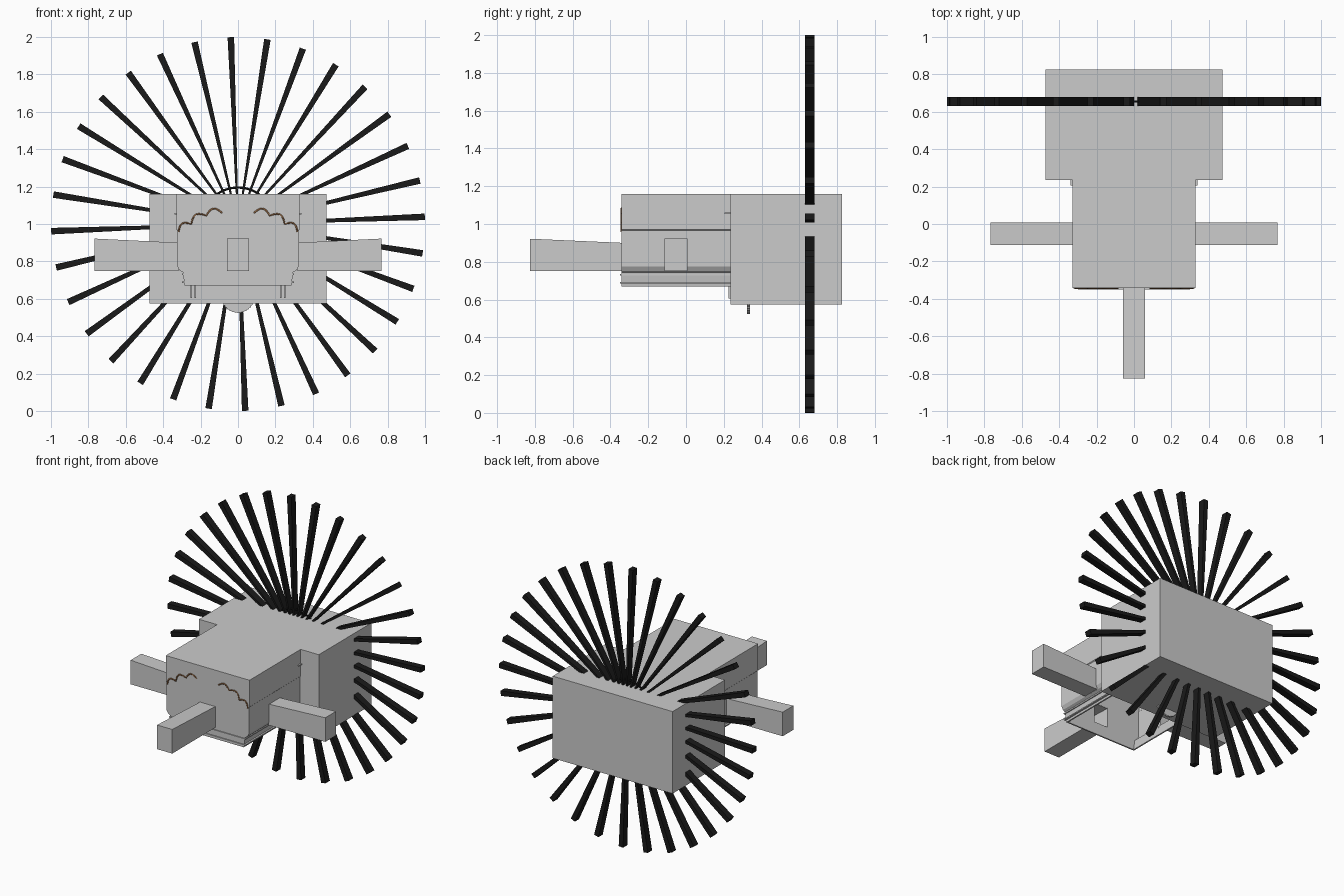
import bpy, bmesh, math
from mathutils import Vector

if "Cube" in bpy.data.objects:
    bpy.data.objects.remove(bpy.data.objects["Cube"])


def material(name, col):
    m = bpy.data.materials.new(name)
    m.diffuse_color = (*col, 1)
    m.use_nodes = True
    m.node_tree.nodes["Principled BSDF"].inputs["Base Color"].default_value = m.diffuse_color
    return m


BLACK = material("black", (0.01, 0.01, 0.01))
BROWN = material("brown", (0.25, 0.12, 0.05))


def finish(name, bm, mat=None):
    bmesh.ops.recalc_face_normals(bm, faces=bm.faces)
    me = bpy.data.meshes.new(name)
    bm.to_mesh(me)
    bm.free()
    ob = bpy.data.objects.new(name, me)
    bpy.context.collection.objects.link(ob)
    if mat:
        me.materials.append(mat)
    return ob


def loft(bm, loops):
    """Skin a list of closed loops and cap both ends."""
    rings = [[bm.verts.new(p) for p in lp] for lp in loops]
    for a, b in zip(rings, rings[1:]):
        n = len(a)
        for i in range(n):
            bm.faces.new((a[i], a[(i + 1) % n], b[(i + 1) % n], b[i]))
    bm.faces.new(rings[0])
    bm.faces.new(rings[-1])


def rect(x, y0, y1, z):
    return [(-x, y0, z), (x, y0, z), (x, y1, z), (-x, y1, z)]


def add_box(bm, x0, x1, y0, y1, z0, z1):
    r = [(x0, y0), (x1, y0), (x1, y1), (x0, y1)]
    loft(bm, [[(x, y, z) for x, y in r] for z in (z0, z1)])


def box(name, *dims):
    bm = bmesh.new()
    add_box(bm, *dims)
    return finish(name, bm)


# Rear box
box("rear_box", -.473, .473, .235, .827, .575, 1.16)

# Front cabin: thin shell, open underneath, with a narrow skirt
T = .01
prof = [(1.16, .33), (.97, .33), (.965, .325), (.775, .325),
        (.752, .312), (.742, .295), (.67, .285)]
outer = [rect(x, -.342, .235, z) for z, x in prof]
inner = [rect(x - T, -.342 + T, .235 - T, z - (T if z == 1.16 else 0))
         for z, x in reversed(prof)]
bm = bmesh.new()
loft(bm, outer + inner)
cabin = finish("front_cabin", bm)

# Three hollow arms opening into the cabin
ARMS = [("front_arm", Vector((0, -1, 0)), Vector((1, 0, 0)), 0, .325, .827),
        ("right_arm", Vector((1, 0, 0)), Vector((0, 1, 0)), -.0525, .31, .768),
        ("left_arm", Vector((-1, 0, 0)), Vector((0, 1, 0)), -.0525, .31, .768)]


def arm_loop(d, s, off, dist, top, inset):
    h = .06 - inset
    lo, hi = .75 + inset, top - inset
    return [d * dist + s * (off + u) + Vector((0, 0, z))
            for u, z in ((-h, lo), (h, lo), (h, hi), (-h, hi))]


for name, d, s, off, r0, r1 in ARMS:
    bm = bmesh.new()
    loft(bm, [arm_loop(d, s, off, r1, .922, 0), arm_loop(d, s, off, r0 + .008, .9, 0),
              arm_loop(d, s, off, r0 + .008, .9, .006), arm_loop(d, s, off, r1 - .006, .922, .006)])
    finish(name, bm)
    # Opening in the cabin wall
    bm = bmesh.new()
    loft(bm, [arm_loop(d, s, off, r, .9, .004) for r in (r0 - .05, r0 + .06)])
    cut = finish("opening_cutter", bm)
    cut.hide_render = True
    mod = cabin.modifiers.new("opening", 'BOOLEAN')
    mod.operation = 'DIFFERENCE'
    mod.solver = 'EXACT'
    mod.object = cut
    bpy.context.view_layer.objects.active = cabin
    bpy.ops.object.modifier_apply(modifier=mod.name)
    bpy.data.objects.remove(cut)

# Skirt rails: two thin frames around the cabin bottom
bm = bmesh.new()
for z in (.732, .688):
    for sx in (-1, 1):
        a, b = sorted((sx * .283, sx * .3))
        add_box(bm, a, b, -.349, .235, z - .004, z + .004)
    add_box(bm, -.283, .283, -.349, -.335, z - .004, z + .004)
finish("skirt_rails", bm)

# Small posts under the skirt and side brackets against the rear box
bm = bmesh.new()
for sx in (-1, 1):
    for x in (.228, .25):
        add_box(bm, sx * x - .004, sx * x + .004, .224, .236, .605, .675)
    add_box(bm, sx * .333 - .006, sx * .333 + .006, .205, .236, 1.052, 1.06)
finish("posts_and_brackets", bm)

# Toothed wheel poking out below the rear box
bm = bmesh.new()
N = 72
loft(bm, [[((.089 - .004 * (i % 2)) * math.cos(i * math.tau / N), y,
            .612 + (.089 - .004 * (i % 2)) * math.sin(i * math.tau / N))
           for i in range(N)] for y in (.322, .338)])
finish("toothed_wheel", bm)

# Radial fan of 32 tapered blades
bm = bmesh.new()
for i in range(32):
    a = math.radians(2.2 + i * 11.25)
    d = Vector((math.cos(a), 0, math.sin(a)))
    s = Vector((-math.sin(a), 0, math.cos(a)))
    c = Vector((0, .655, 1))
    loft(bm, [[c + d * r + s * (w * u) + Vector((0, .024 * v, 0))
               for u, v in ((-1, -1), (1, -1), (1, 1), (-1, 1))]
              for r, w in ((.06, .004), (.9995, .0175))])
finish("fan_blades", bm, BLACK)

# Hub ring
bpy.ops.mesh.primitive_torus_add(location=(0, .655, 1), rotation=(math.pi / 2, 0, 0),
                                 major_radius=.195, minor_radius=.006,
                                 major_segments=64, minor_segments=8)
ring = bpy.context.object
ring.name = "hub_ring"
ring.data.materials.append(BLACK)
bpy.ops.object.shade_smooth_by_angle()

# Scalloped trim on the cabin front, mirrored
cusps = [(.318, .958), (.25, 1.0), (.17, 1.045), (.085, 1.06)]
cu = bpy.data.curves.new("scalloped_trim", 'CURVE')
cu.dimensions = '3D'
cu.bevel_depth = .005
cu.bevel_resolution = 1
cu.materials.append(BROWN)
for sx in (-1, 1):
    pts = []
    for (x0, z0), (x1, z1) in zip(cusps, cusps[1:]):
        for k in range(7):
            t = k / 6
            b = .35 * math.sin(t * math.pi)
            pts.append((sx * (x0 + (x1 - x0) * t + (z1 - z0) * b), -.342,
                        z0 + (z1 - z0) * t - (x1 - x0) * b))
    sp = cu.splines.new('POLY')
    sp.points.add(len(pts) - 1)
    for p, co in zip(sp.points, pts):
        p.co = (*co, 1)
bpy.context.collection.objects.link(bpy.data.objects.new("scalloped_trim", cu))
